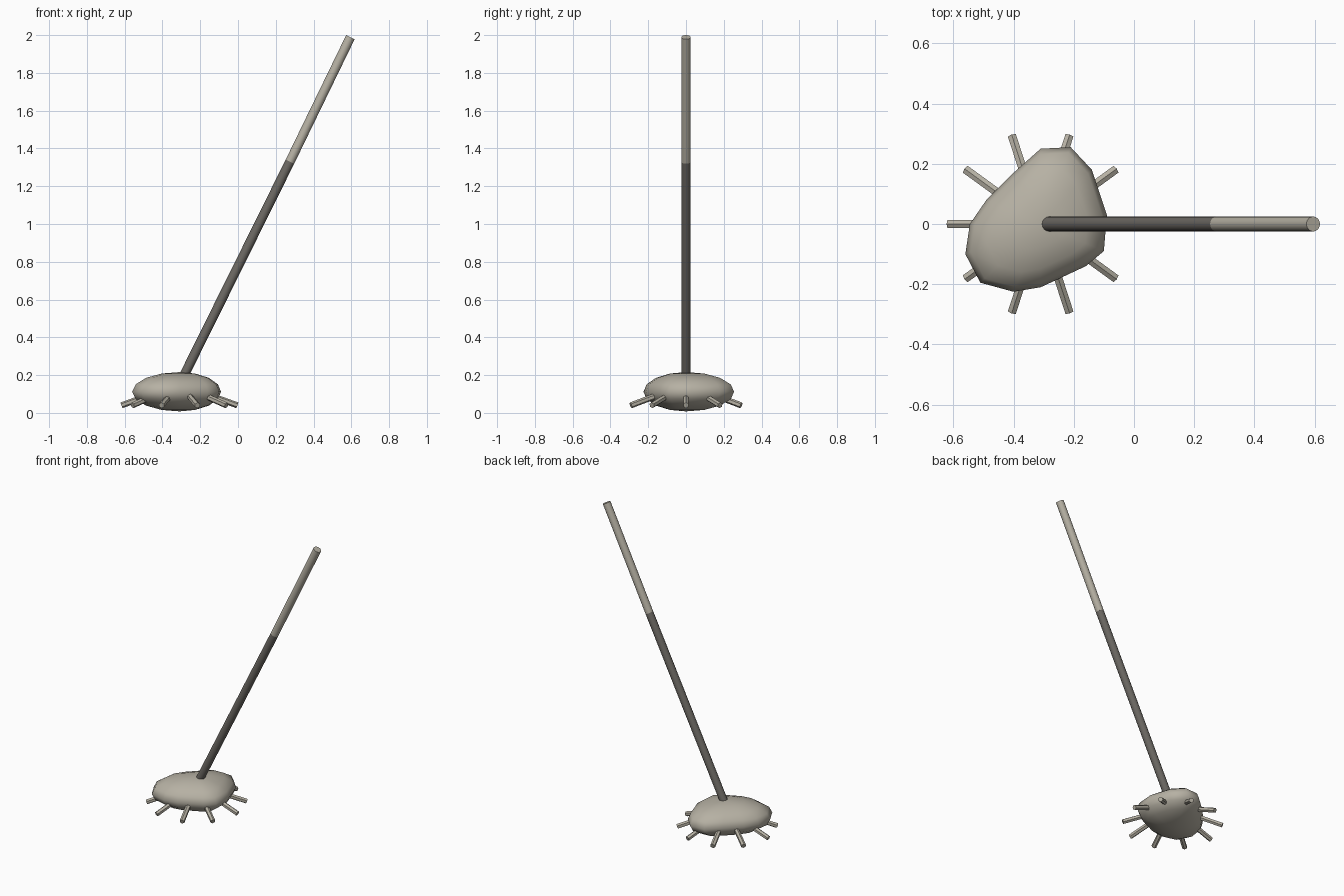
import bpy, bmesh, math
from mathutils import Vector

if "Cube" in bpy.data.objects:
    bpy.data.objects.remove(bpy.data.objects["Cube"], do_unlink=True)


def material(name, rgb):
    m = bpy.data.materials.new(name)
    m.use_nodes = True
    m.diffuse_color = (*rgb, 1)
    m.node_tree.nodes["Principled BSDF"].inputs["Base Color"].default_value = (*rgb, 1)
    return m


stone = material("warm grey", (0.47, 0.44, 0.37))
dark = material("dark grey", (0.15, 0.14, 0.125))


def finish(bm, name, mat, angle=None):
    bmesh.ops.recalc_face_normals(bm, faces=bm.faces)
    mesh = bpy.data.meshes.new(name)
    bm.to_mesh(mesh)
    bm.free()
    obj = bpy.data.objects.new(name, mesh)
    bpy.context.collection.objects.link(obj)
    mesh.materials.append(mat)
    if angle:
        bpy.ops.object.select_all(action='DESELECT')
        obj.select_set(True)
        bpy.context.view_layer.objects.active = obj
        bpy.ops.object.shade_smooth_by_angle(angle=math.radians(angle))
    return obj


def rod(name, start, end, radius, sides, mat, angle=None):
    start, end = Vector(start), Vector(end)
    axis = end - start
    bm = bmesh.new()
    bmesh.ops.create_cone(bm, cap_ends=True, segments=sides, radius1=radius,
                          radius2=radius, depth=axis.length)
    obj = finish(bm, name, mat, angle)
    obj.location = (start + end) / 2
    obj.rotation_euler = axis.to_track_quat('Z', 'Y').to_euler()
    return obj


# Lumpy pebble body: irregular outline, scaled ring by ring
CX, CZ, HALF = -0.31, 0.112, 0.104
outline = [(-0.09, 0.03), (-0.14, 0.18), (-0.21, 0.255), (-0.31, 0.25), (-0.40, 0.17),
           (-0.49, 0.08), (-0.545, 0.0), (-0.56, -0.10), (-0.51, -0.195),
           (-0.40, -0.225), (-0.31, -0.21), (-0.16, -0.14), (-0.10, -0.09)]
bm = bmesh.new()
rings = []
for lat in (-68, -45, -22, 0, 22, 45, 68):
    s, h = math.cos(math.radians(lat)), math.sin(math.radians(lat))
    rings.append([bm.verts.new((CX + (x - CX) * s, y * s, CZ + HALF * h))
                  for x, y in outline])
n = len(outline)
for a, b in zip(rings, rings[1:]):
    for i in range(n):
        j = (i + 1) % n
        bm.faces.new((a[i], a[j], b[j], b[i]))
for ring, z in ((rings[0], CZ - HALF), (rings[-1], CZ + HALF)):
    tip = bm.verts.new((CX, 0, z))
    for i in range(n):
        bm.faces.new((ring[i], ring[(i + 1) % n], tip))
finish(bm, "body", stone, 60)

# Ten splayed legs around the body
for k in range(10):
    a = math.radians(36 * k)
    c, s = math.cos(a), math.sin(a)
    rod(f"leg_{k + 1}", (CX + 0.14 * c, 0.14 * s, 0.1),
        (CX + 0.307 * c, 0.307 * s, 0.04), 0.016, 6, stone)

# Leaning shaft with a lighter grip
base, joint, top = (-0.30, 0, 0.17), (0.275, 0, 1.33), (0.595, 0, 1.989)
rod("shaft", base, joint, 0.025, 16, dark, 40)
rod("grip", joint, top, 0.025, 16, stone, 40)
